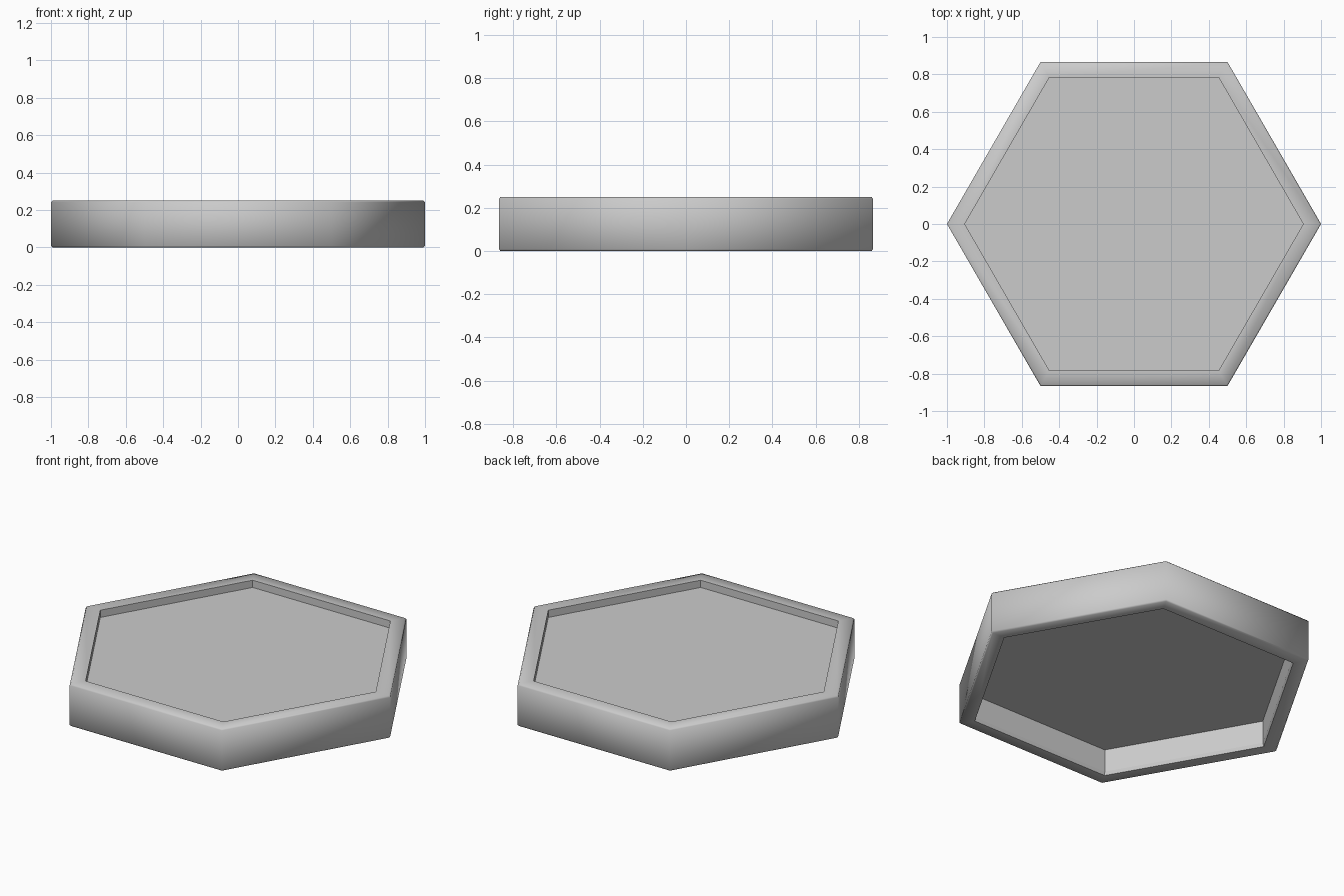
import bpy, bmesh, math

if "Cube" in bpy.data.objects:
    bpy.data.objects.remove(bpy.data.objects["Cube"])


def hex_loft(name, profile, closed, smooth):
    """Sweep (radius, z) profile points around a six-sided loop."""
    bm = bmesh.new()
    rings = [[bm.verts.new((r * math.cos(i * math.pi / 3),
                            r * math.sin(i * math.pi / 3), z)) for i in range(6)]
             for r, z in profile]
    pairs = list(zip(rings, rings[1:]))
    if closed:
        pairs.append((rings[-1], rings[0]))
    else:
        bm.faces.new(rings[0][::-1])
        bm.faces.new(rings[-1])
    for a, b in pairs:
        for i in range(6):
            j = (i + 1) % 6
            bm.faces.new((a[i], a[j], b[j], b[i]))
    bmesh.ops.recalc_face_normals(bm, faces=bm.faces)
    for f in bm.faces:
        f.smooth = smooth
    # Crisp inner edges, soft outer ones
    for e in bm.edges:
        if smooth and all(v.co.length < 0.945 for v in e.verts):
            e.smooth = False
    mesh = bpy.data.meshes.new(name)
    bm.to_mesh(mesh)
    bm.free()
    obj = bpy.data.objects.new(name, mesh)
    bpy.context.collection.objects.link(obj)
    return obj


# Hexagonal rim with small chamfers on its outer and lower inner edges
c = 0.008
hex_loft("rim", [(1 - c, 0), (1, c), (1, 0.25 - c), (1 - c, 0.25),
                 (0.905, 0.25), (0.905, 0.02), (0.912, 0)], True, True)

# Recessed flat panel inside the rim
hex_loft("panel", [(0.907, 0.155), (0.907, 0.207)], False, False)
